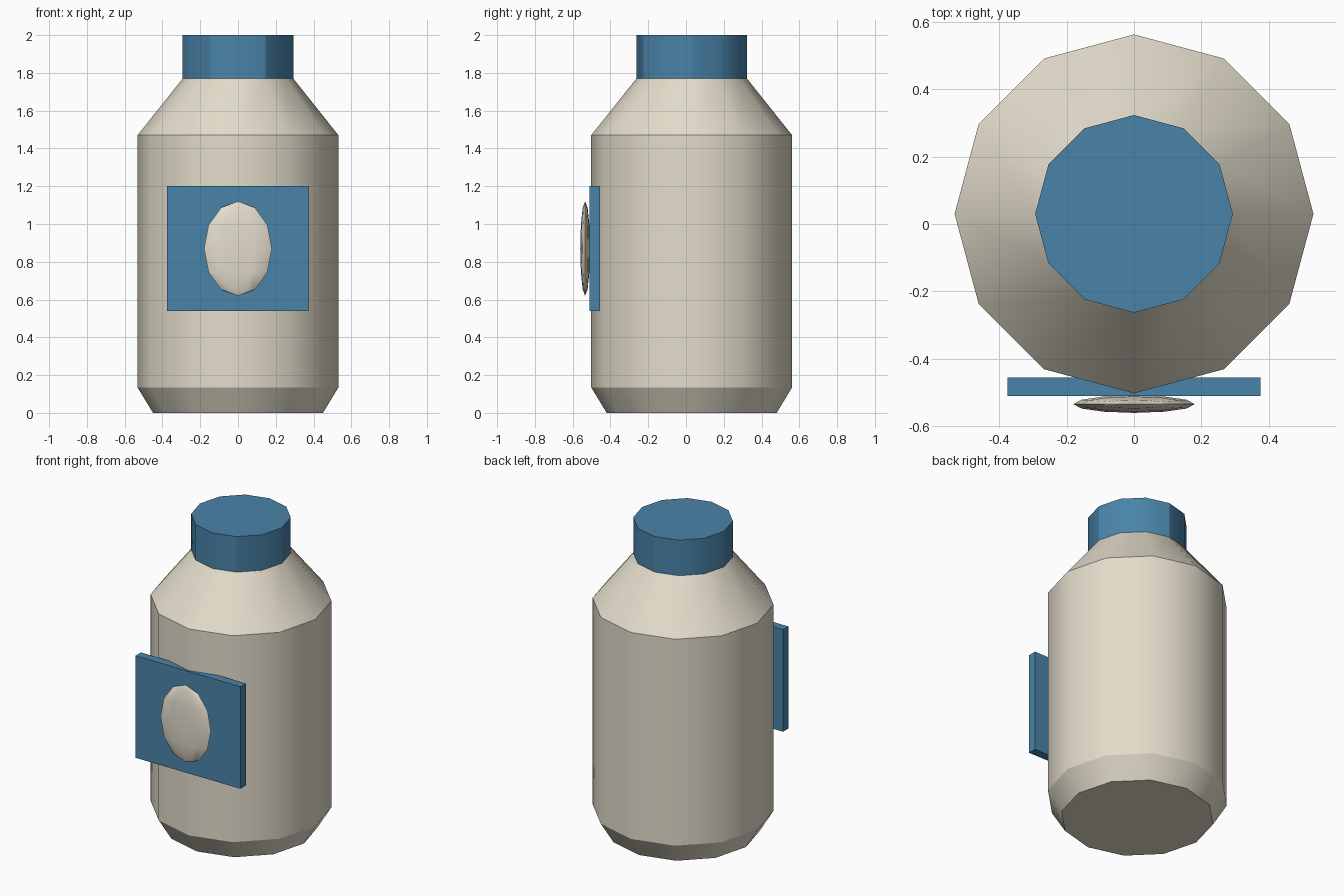
import bpy
import bmesh
import math
from mathutils import Matrix

cube = bpy.data.objects.get("Cube")
if cube:
    bpy.data.objects.remove(cube, do_unlink=True)

SIDES = 12
AXIS_Y = 0.03


def material(name, rgb):
    mat = bpy.data.materials.new(name)
    mat.use_nodes = True
    color = (*rgb, 1.0)
    mat.diffuse_color = color
    mat.node_tree.nodes["Principled BSDF"].inputs["Base Color"].default_value = color
    return mat


cream = material("cream", (0.77, 0.72, 0.60))
blue = material("blue", (0.068, 0.23, 0.40))


def finish(name, bm, mat, smooth=True):
    bmesh.ops.recalc_face_normals(bm, faces=bm.faces)
    mesh = bpy.data.meshes.new(name)
    bm.to_mesh(mesh)
    bm.free()
    mesh.materials.append(mat)
    obj = bpy.data.objects.new(name, mesh)
    bpy.context.collection.objects.link(obj)
    if smooth:
        bpy.ops.object.select_all(action="DESELECT")
        obj.select_set(True)
        bpy.context.view_layer.objects.active = obj
        bpy.ops.object.shade_smooth_by_angle(angle=math.radians(30))
    return obj


def turned(name, profile, mat):
    """Closed solid from stacked (radius, height) rings."""
    bm = bmesh.new()
    rings = []
    for r, z in profile:
        angles = [2 * math.pi * i / SIDES for i in range(SIDES)]
        rings.append([bm.verts.new((r * math.cos(a), AXIS_Y + r * math.sin(a), z))
                      for a in angles])
    for low, high in zip(rings, rings[1:]):
        for i in range(SIDES):
            j = (i + 1) % SIDES
            bm.faces.new((low[i], low[j], high[j], high[i]))
    bm.faces.new(rings[0][::-1])
    bm.faces.new(rings[-1])
    return finish(name, bm, mat)


# Bottle with chamfered base and sloping shoulder
turned("bottle_body", [(0.45, 0), (0.532, 0.135), (0.532, 1.47), (0.293, 1.77)], cream)

# Screw cap
turned("cap", [(0.293, 1.77), (0.293, 2.0)], blue)

# Flat label plate on the front
bm = bmesh.new()
bmesh.ops.create_cube(bm, size=1, matrix=Matrix.Translation((0, -0.483, 0.87))
                      @ Matrix.Diagonal((0.75, 0.055, 0.66, 1)))
finish("label_plate", bm, blue, smooth=False)

# Flattened oval badge on the label
bm = bmesh.new()
bmesh.ops.create_uvsphere(bm, u_segments=SIDES, v_segments=6, radius=1,
                          matrix=Matrix.Translation((0, -0.534, 0.87))
                          @ Matrix.Diagonal((0.18, 0.026, 0.25, 1)))
finish("label_badge", bm, cream)
